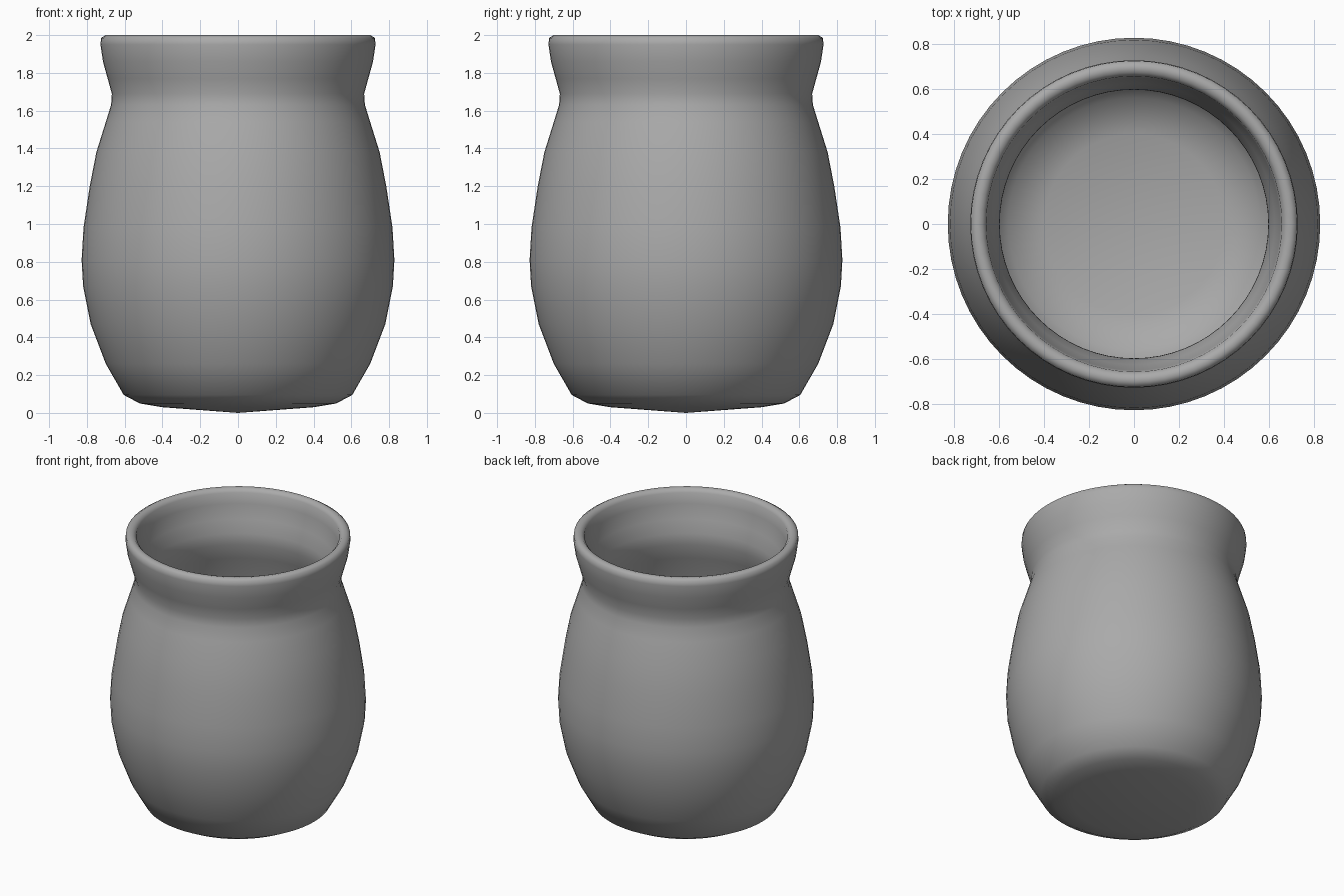
import bpy
import bmesh
import math

cube = bpy.data.objects.get("Cube")
if cube:
    bpy.data.objects.remove(cube, do_unlink=True)

# Plain grey clay
clay = bpy.data.materials.new("grey_clay")
clay.use_nodes = True
grey = (0.4, 0.4, 0.4, 1)
clay.diffuse_color = grey
clay.node_tree.nodes["Principled BSDF"].inputs["Base Color"].default_value = grey

# Profile as (radius, height): underside, outer wall, rim, inner wall, floor
outside = [(0, 0), (.4, .03), (.52, .05), (.605, .095), (.7, .26), (.78, .47),
           (.82, .67), (.828, .81), (.818, .98), (.785, 1.2), (.75, 1.38),
           (.7, 1.54), (.672, 1.63), (.668, 1.69), (.69, 1.77), (.715, 1.86),
           (.728, 1.95), (.725, 1.985), (.7, 2)]
inside = [(.675, 1.995), (.657, 1.975), (.65, 1.9), (.625, 1.8), (.598, 1.71),
          (.597, 1.63), (.63, 1.52), (.68, 1.37), (.715, 1.2), (.747, .98),
          (.757, .81), (.75, .67), (.71, .48), (.635, .28), (.56, .15),
          (.4, .1), (0, .075)]

# Jar: spin the profile round the z axis
bm = bmesh.new()
points = [bm.verts.new((r, 0, z)) for r, z in outside + inside]
edges = [bm.edges.new(pair) for pair in zip(points, points[1:])]
bmesh.ops.spin(bm, geom=points + edges, cent=(0, 0, 0), axis=(0, 0, 1),
               angle=math.tau, steps=64, use_merge=False)
bmesh.ops.remove_doubles(bm, verts=bm.verts, dist=0.0005)
bmesh.ops.recalc_face_normals(bm, faces=bm.faces)
for face in bm.faces:
    face.smooth = True
mesh = bpy.data.meshes.new("jar")
bm.to_mesh(mesh)
bm.free()
mesh.materials.append(clay)
jar = bpy.data.objects.new("jar", mesh)
bpy.context.collection.objects.link(jar)
